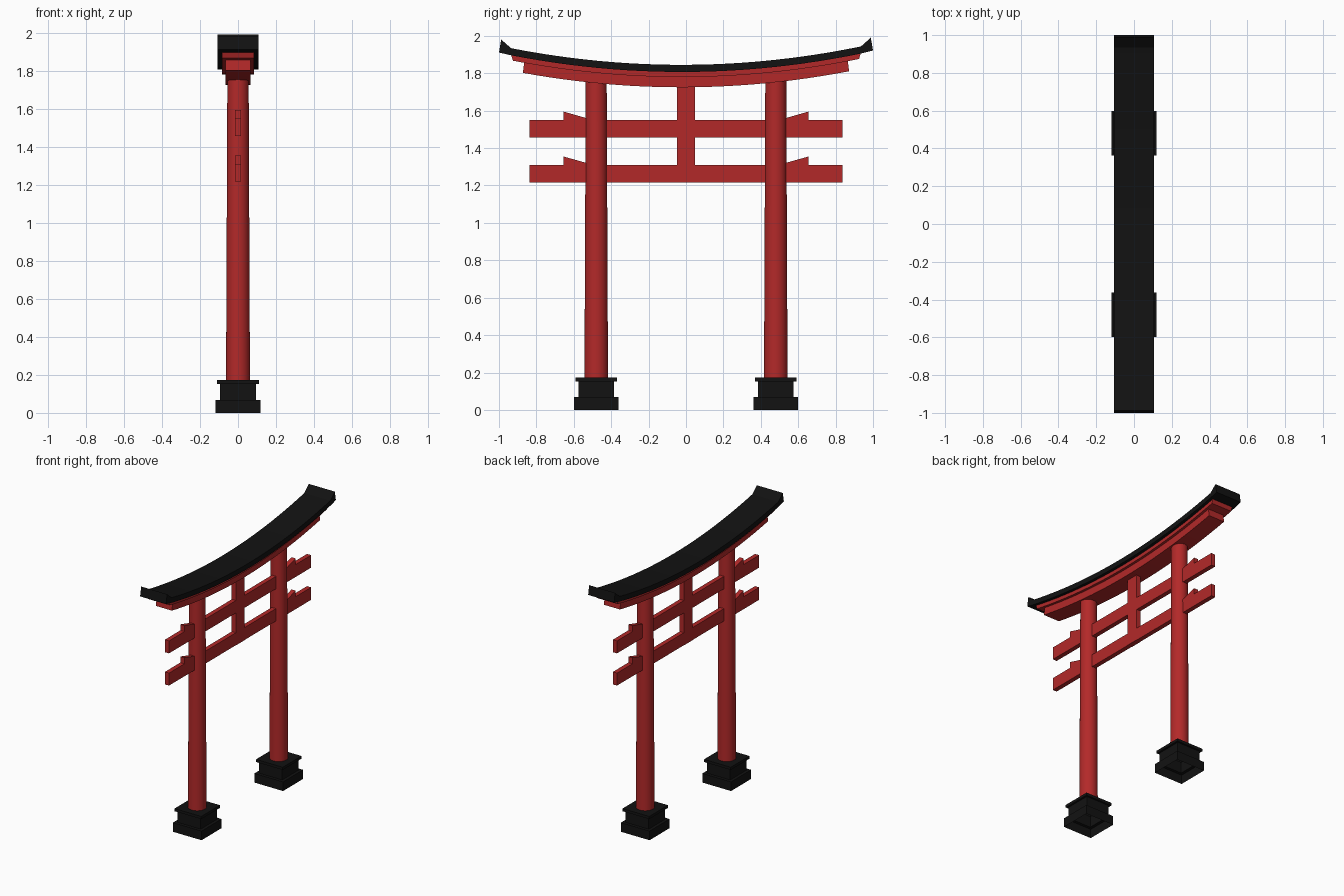
import bpy, bmesh, math

if "Cube" in bpy.data.objects:
    bpy.data.objects.remove(bpy.data.objects["Cube"])

def material(name, col):
    m = bpy.data.materials.new(name)
    m.diffuse_color = (*col, 1)
    m.use_nodes = True
    m.node_tree.nodes["Principled BSDF"].inputs["Base Color"].default_value = m.diffuse_color
    return m

RED = material("red_paint", (0.45, 0.022, 0.022))
BLACK = material("black_paint", (0.006, 0.006, 0.006))

def finish(name, bm, mat, smooth=True):
    bmesh.ops.recalc_face_normals(bm, faces=bm.faces)
    me = bpy.data.meshes.new(name)
    bm.to_mesh(me)
    bm.free()
    ob = bpy.data.objects.new(name, me)
    bpy.context.collection.objects.link(ob)
    me.materials.append(mat)
    if smooth:
        bpy.context.view_layer.objects.active = ob
        ob.select_set(True)
        bpy.ops.object.shade_smooth_by_angle(angle=math.radians(30))
        ob.select_set(False)
    return ob

def strip(name, lower, upper, half, mat):
    """Beam along y between matching lower and upper (y, z) lines."""
    bm = bmesh.new()
    rings = []
    for (y0, z0), (y1, z1) in zip(lower, upper):
        rings.append([bm.verts.new(p) for p in (
            (-half, y0, z0), (half, y0, z0), (half, y1, z1), (-half, y1, z1))])
    for a, b in zip(rings, rings[1:]):
        for i in range(4):
            j = (i + 1) % 4
            bm.faces.new((a[i], a[j], b[j], b[i]))
    bm.faces.new(rings[0])
    bm.faces.new(rings[-1])
    return finish(name, bm, mat)

def arc(z, end, n=24):
    ys = [end * (2 * i / n - 1) for i in range(n + 1)]
    return [(y, z + 0.107 * y * y + 0.005 * y) for y in ys]

# Curved roof with upturned tips
low, top = arc(1.807, 0.935), arc(1.845, 0.935)
low = [(-1.0, 1.911)] + low + [(1.0, 1.922)]
top = [(-0.988, 1.980)] + top + [(0.988, 1.990)]
strip("roof", low, top, 0.107, BLACK)

# Two curved beams below the roof
strip("upper_lintel", arc(1.780, 0.925), arc(1.809, 0.935), 0.085, RED)
strip("lower_lintel", arc(1.725, 0.872), arc(1.782, 0.865), 0.066, RED)

# Straight tie beams with wedges outside the pillars
def tie_beam(name, z):
    h = 0.093
    half = [(0.45, h), (0.45, h), (0.50, h), (0.50, h),
            (0.837, h), (0.837, 0)]
    half = [(0.50, h), (0.50, h + 0.001), (0.655, h + 0.045), (0.655, h),
            (0.837, h), (0.837, 0)]
    outline = half + [(-y, v) for y, v in reversed(half)]
    bm = bmesh.new()
    face = bm.faces.new([bm.verts.new((-0.017, y, z + v)) for y, v in outline])
    ext = bmesh.ops.extrude_face_region(bm, geom=[face])["geom"]
    bmesh.ops.translate(bm, vec=(0.034, 0, 0),
                        verts=[g for g in ext if isinstance(g, bmesh.types.BMVert)])
    finish(name, bm, RED, smooth=False)

tie_beam("upper_tie_beam", 1.457)
tie_beam("lower_tie_beam", 1.217)

# Centre strut
strip("centre_strut", [(-0.048, 1.217), (0.048, 1.217)],
      [(-0.048, 1.74), (0.048, 1.74)], 0.019, RED)

# Stepped square footing, open underneath
STEPS = [(0.118, 0), (0.118, 0.068), (0.096, 0.068), (0.096, 0.152),
         (0.110, 0.152), (0.110, 0.172)]

def footing(name, y):
    bm = bmesh.new()
    rings = [[bm.verts.new((sx * r, y + sy * r, z))
              for sx, sy in ((-1, -1), (1, -1), (1, 1), (-1, 1))] for r, z in STEPS]
    for a, b in zip(rings, rings[1:]):
        for i in range(4):
            j = (i + 1) % 4
            bm.faces.new((a[i], a[j], b[j], b[i]))
    bm.faces.new(rings[-1])
    finish(name, bm, BLACK, smooth=False)

# Tapered pillars on their footings
for side, y in (("left", -0.48), ("right", 0.48)):
    bm = bmesh.new()
    bmesh.ops.create_cone(bm, cap_ends=True, segments=32, radius1=0.063,
                          radius2=0.056, depth=1.60)
    bmesh.ops.translate(bm, vec=(0, y, 0.96), verts=bm.verts)
    finish(side + "_pillar", bm, RED)
    footing(side + "_footing", y)
